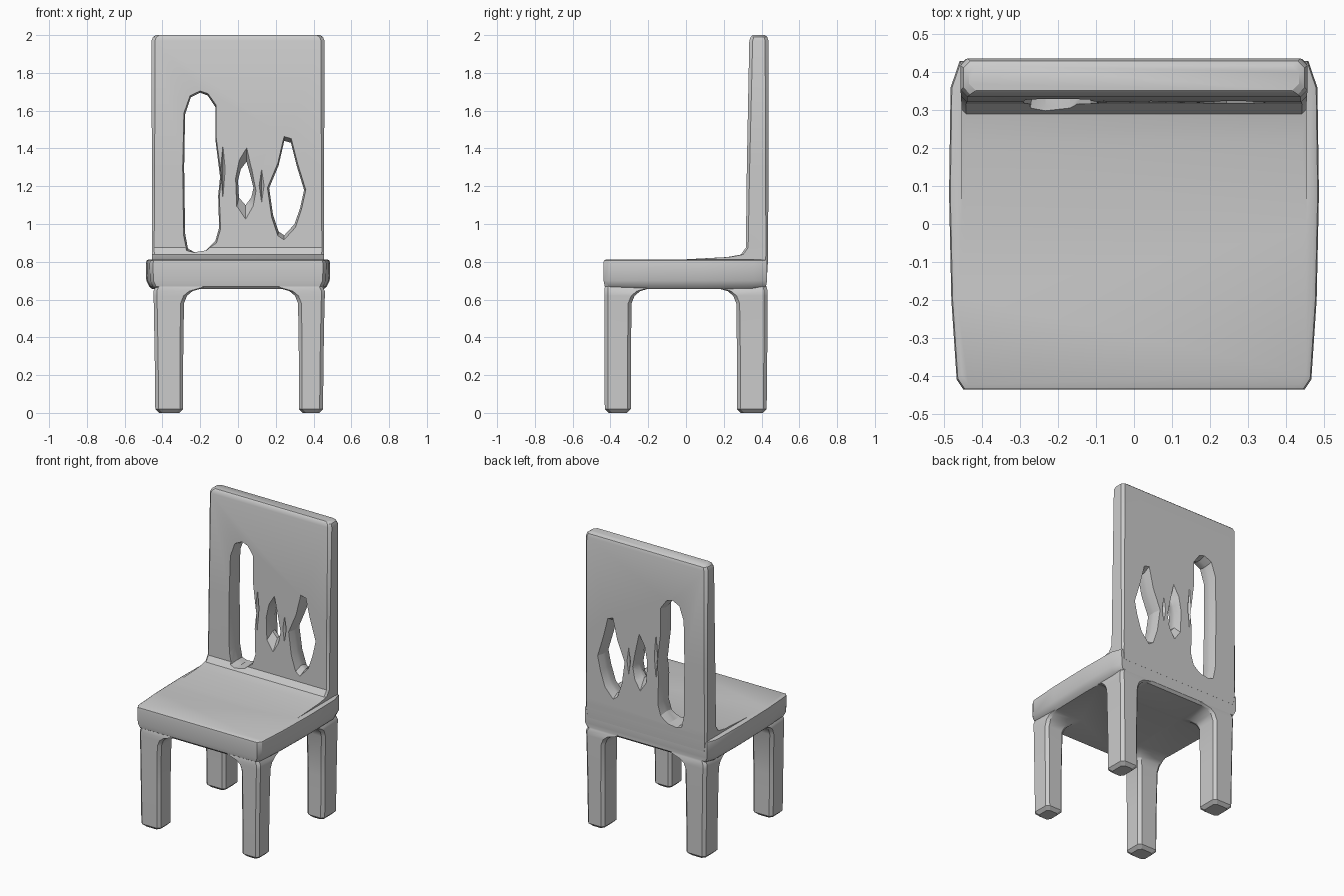
import bpy, bmesh

if "Cube" in bpy.data.objects:
    bpy.data.objects.remove(bpy.data.objects["Cube"])


def loft(name, rings):
    """Closed solid through a list of rings with equal point counts."""
    bm = bmesh.new()
    loops = [[bm.verts.new(p) for p in ring] for ring in rings]
    n = len(loops[0])
    for a, b in zip(loops, loops[1:]):
        for i in range(n):
            j = (i + 1) % n
            bm.faces.new((a[i], a[j], b[j], b[i]))
    bm.faces.new(loops[0][::-1])
    bm.faces.new(loops[-1])
    bmesh.ops.recalc_face_normals(bm, faces=bm.faces)
    me = bpy.data.meshes.new(name)
    bm.to_mesh(me)
    bm.free()
    ob = bpy.data.objects.new(name, me)
    bpy.context.collection.objects.link(ob)
    return ob


def rect(x0, x1, y0, y1, z, c):
    """Rectangle with chamfered corners."""
    x0, x1 = sorted((x0, x1))
    y0, y1 = sorted((y0, y1))
    return [(x0 + c, y0, z), (x1 - c, y0, z), (x1, y0 + c, z), (x1, y1 - c, z),
            (x1 - c, y1, z), (x0 + c, y1, z), (x0, y1 - c, z), (x0, y0 + c, z)]


def combine(target, tool, op):
    mod = target.modifiers.new(op.lower(), 'BOOLEAN')
    mod.operation = op
    mod.solver = 'EXACT'
    mod.object = tool
    bpy.context.view_layer.objects.active = target
    bpy.ops.object.modifier_apply(modifier=mod.name)
    bpy.data.objects.remove(tool)


# Seat: softly bulging plan, rounded upper and lower edges
half = [(0.45, -0.437), (0.468, -0.41), (0.482, -0.2), (0.488, 0.08), (0.484, 0.36), (0.46, 0.43)]
plan = half + [(-x, y) for x, y in reversed(half)]
seat = loft("chair", [[(x * sx, y * sy, z) for x, y in plan] for sx, sy, z in
                      [(0.93, 0.95, 0.655), (0.965, 0.985, 0.67), (0.995, 0.998, 0.70),
                       (1, 1, 0.79), (0.993, 0.995, 0.806), (0.97, 0.97, 0.812)]])

# Shallow worn dent in the seat top
dent = loft("dent", [[(-0.125 + s * x, 0.085 + s * y, z) for x, y in
                      [(-0.09, 0.01), (-0.03, -0.05), (0.05, -0.04), (0.09, 0.03), (0.0, 0.1)]]
                     for s, z in [(0.25, 0.775), (1.15, 0.82)]])
combine(seat, dent, 'DIFFERENCE')

# Legs: slight taper, flaring inward where they meet the seat
profile = [(0.0, -0.02, -0.02), (0.02, 0, 0), (0.3, 0.003, 0), (0.58, 0.008, 0.004),
           (0.62, 0.01, 0.02), (0.645, 0.01, 0.05), (0.665, 0.0, 0.12), (0.70, -0.01, 0.12)]
for sx, xo, xi in ((-1, 0.438, 0.29), (1, 0.45, 0.322)):
    for sy, yo, yi, part in ((-1, 0.43, 0.292, "front_leg"), (1, 0.427, 0.27, "back_leg")):
        rings = [rect(sx * (xi - i), sx * (xo + o), sy * (yi - i),
                      sy * min(yo + o, 0.432), z, 0.018) for z, o, i in profile]
        combine(seat, loft(part, rings), 'UNION')

# Backrest: upright panel with a fillet sweeping onto the seat
back = loft("backrest", [rect(-w, w, f, b, z, c) for z, w, f, b, c in
                         [(0.74, 0.45, 0.0, 0.43, 0.012), (0.805, 0.455, -0.15, 0.434, 0.012),
                          (0.825, 0.455, 0.22, 0.434, 0.012), (0.838, 0.455, 0.29, 0.435, 0.012),
                          (0.875, 0.456, 0.317, 0.435, 0.012), (1.3, 0.456, 0.322, 0.436, 0.015),
                          (1.97, 0.458, 0.335, 0.437, 0.018), (1.99, 0.45, 0.342, 0.43, 0.018),
                          (2.0, 0.435, 0.352, 0.418, 0.018)]])
combine(seat, back, 'UNION')

# Openings in the backrest, each widening towards both faces
openings = [
    ([(-0.23, 0.85), (-0.17, 0.86), (-0.12, 0.91), (-0.1, 0.98), (-0.105, 1.15), (-0.095, 1.25),
      (-0.12, 1.45), (-0.12, 1.62), (-0.16, 1.68), (-0.2, 1.695), (-0.25, 1.67), (-0.28, 1.58),
      (-0.285, 1.3), (-0.28, 0.95), (-0.265, 0.87)], 1.1, 1.035),
    ([(0.04, 1.1), (0.07, 1.14), (0.082, 1.19), (0.065, 1.26), (0.045, 1.33), (0.015, 1.29),
      (0.0, 1.23), (0.005, 1.14)], 1.4, 1.8),
    ([(0.245, 0.94), (0.3, 1.0), (0.33, 1.09), (0.35, 1.18), (0.31, 1.31), (0.28, 1.43),
      (0.245, 1.44), (0.215, 1.31), (0.165, 1.19), (0.185, 1.05), (0.215, 0.96)], 1.12, 1.12)]
for pts, kx, kz in openings:
    cx = sum(p[0] for p in pts) / len(pts)
    cz = sum(p[1] for p in pts) / len(pts)
    low = 0.86 if cx < -0.1 else 0.0
    rings = [[(cx + (x - cx) * a, y, max(cz + (z - cz) * b, min(low, z))) for x, z in pts]
             for y, a, b in [(0.2, kx, kz), (0.31, kx, kz), (0.365, 1, 1),
                             (0.39, 1, 1), (0.445, kx, kz)]]
    combine(seat, loft("opening", rings), 'DIFFERENCE')

# Shallow grooves between the slats on both faces
for x, z0, z1 in [(-0.08, 1.03, 1.55), (0.125, 1.05, 1.36)]:
    for y, d in ((0.30, 0.043), (0.45, -0.03)):
        zm = (z0 + z1) / 2
        groove = loft("groove", [[(x + w, y, z) if k else (x, y + d * s, z) for w, k in
                                  ((-0.025 * s, 1), (0, 0), (0.025 * s, 1))]
                                 for z, s in ((z0, 0.1), (zm, 1), (z1, 0.1))])
        combine(seat, groove, 'DIFFERENCE')

# Soft shading with crisp edges kept
bpy.ops.object.select_all(action='DESELECT')
seat.select_set(True)
bpy.context.view_layer.objects.active = seat
bpy.ops.object.shade_smooth_by_angle(angle=0.5)
